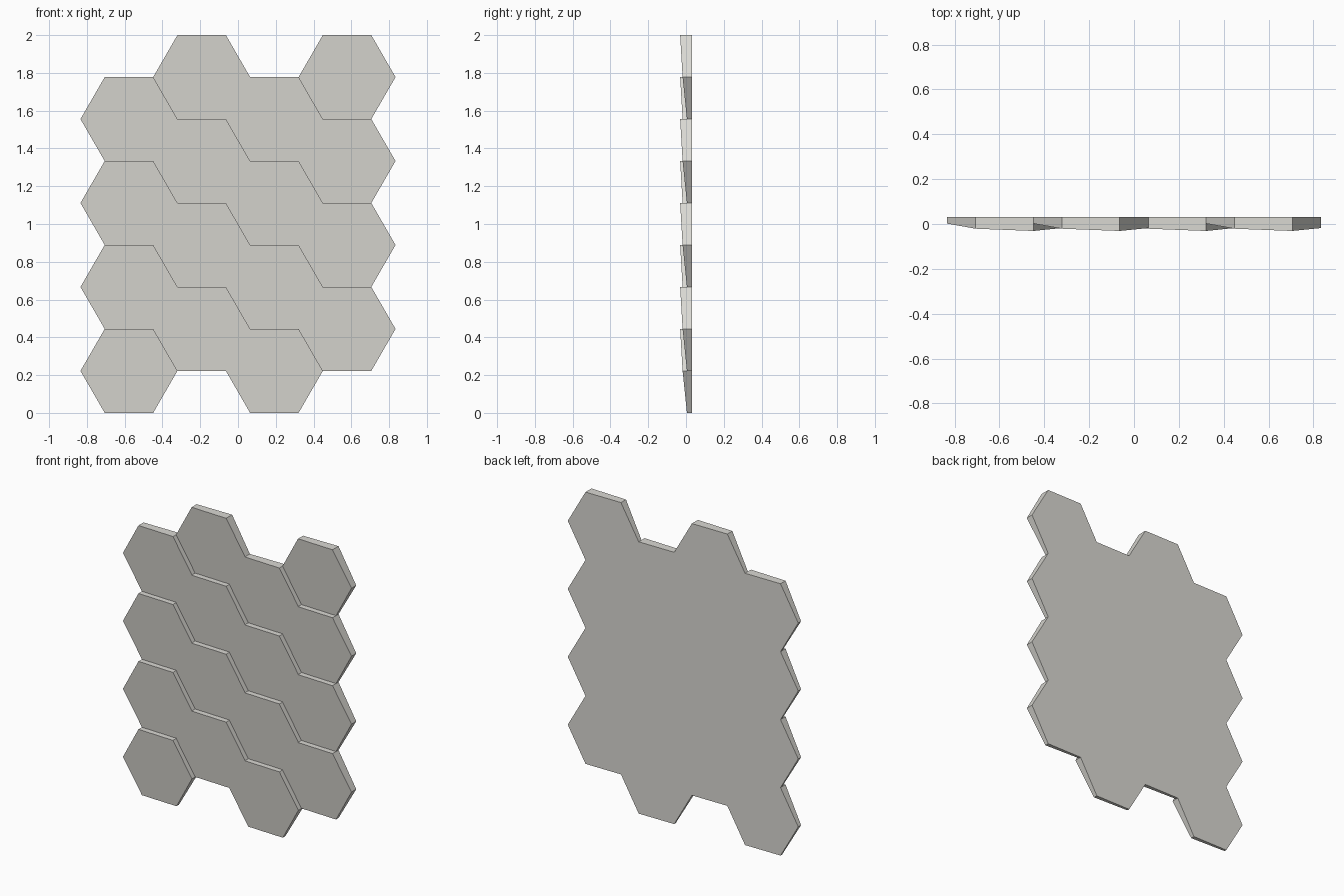
import bpy, bmesh, math

if "Cube" in bpy.data.objects:
    bpy.data.objects.remove(bpy.data.objects["Cube"])

R = 0.2566                      # hexagon radius
H = R * math.sqrt(3) / 2        # half height of a flat-topped hexagon
BACK = 0.031                    # flat back plane

stone = bpy.data.materials.new("pale warm grey")
stone.diffuse_color = (0.70, 0.69, 0.65, 1)
stone.use_nodes = True
stone.node_tree.nodes["Principled BSDF"].inputs["Base Color"].default_value = stone.diffuse_color


def front_y(x, z):
    """Tilted front face, proudest at the upper right corner."""
    return -0.008 - 0.010 * x / R - 0.018 * z / H


# one wedge-shaped hexagonal tile, shared by every panel
corners = [(R * math.cos(math.radians(60 * i)), R * math.sin(math.radians(60 * i)))
           for i in range(6)]
bm = bmesh.new()
front = [bm.verts.new((x, front_y(x, z), z)) for x, z in corners]
back = [bm.verts.new((x, BACK, z)) for x, z in corners]
bm.faces.new(front)
bm.faces.new(back[::-1])
for i in range(6):
    j = (i + 1) % 6
    bm.faces.new((front[i], back[i], back[j], front[j]))
bmesh.ops.recalc_face_normals(bm, faces=bm.faces)
mesh = bpy.data.meshes.new("hexagon_tile")
bm.to_mesh(mesh)
bm.free()
mesh.materials.append(stone)

# four staggered columns of four tiles
for col in range(4):
    for row in range(4):
        tile = bpy.data.objects.new(f"hexagon_tile_{col}_{row}", mesh)
        tile.location = ((col - 1.5) * 1.5 * R, 0, H * (1 + col % 2 + 2 * row))
        bpy.context.collection.objects.link(tile)
